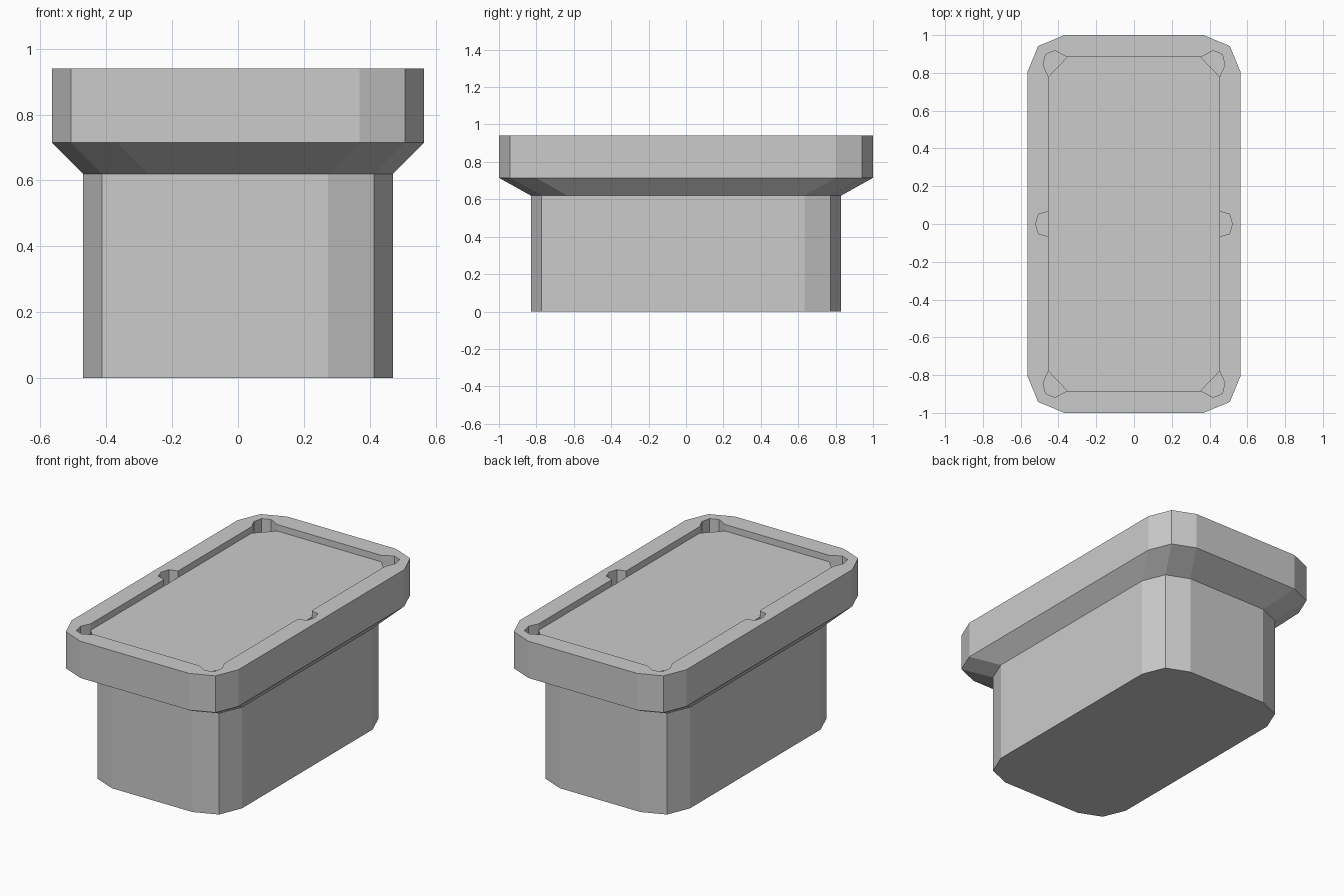
import bpy, bmesh, math

if "Cube" in bpy.data.objects:
    bpy.data.objects.remove(bpy.data.objects["Cube"])

RIM_Z, BED_Z, POCKET_Z = 0.94, 0.90, 0.84


def rounded_rect(hx, hy, r, z, seg=2):
    """Counter-clockwise rectangle with faceted round corners."""
    pts = []
    for i, (sx, sy) in enumerate([(1, 1), (-1, 1), (-1, -1), (1, -1)]):
        for k in range(seg + 1):
            a = math.pi / 2 * (i + k / seg)
            pts.append((sx * (hx - r) + r * math.cos(a), sy * (hy - r) + r * math.sin(a), z))
    return pts


bm = bmesh.new()


def loop(pts):
    return [bm.verts.new(p) for p in pts]


def bridge(a, b, closed=True):
    n = len(a)
    for i in range(n if closed else n - 1):
        j = (i + 1) % n
        bm.faces.new((a[i], a[j], b[j], b[i]))


def at(pts, z):
    return [(x, y, z) for x, y in pts]


# Pedestal, flare and vertical rim side
rings = [loop(rounded_rect(*s)) for s in (
    (0.47, 0.83, 0.197, 0.0), (0.47, 0.83, 0.197, 0.62),
    (0.565, 1.0, 0.197, 0.715), (0.565, 1.0, 0.197, RIM_Z))]
bm.faces.new(rings[0][::-1])
for lower, upper in zip(rings, rings[1:]):
    bridge(lower, upper)

# Six pocket outlines, counter-clockwise around the bed
side = [(0.453, -0.067), (0.505, -0.052), (0.521, 0), (0.505, 0.052), (0.453, 0.067)]
corner = [(0.453, 0.78), (0.481, 0.84), (0.468, 0.897), (0.418, 0.918), (0.354, 0.883)]
pockets = [side, corner, [(-x, y) for x, y in corner[::-1]]]
pockets += [[(-x, -y) for x, y in p] for p in pockets]

# Pocket walls and floors, with the bed standing above each floor
rim_loop, bed_loop, tops, beds = [], [], [], []
for p in pockets:
    top, floor = loop(at(p, RIM_Z)), loop(at(p, POCKET_Z))
    bed = loop(at([p[0], p[-1]], BED_Z))
    # end edges are split at bed height so the walls weld to the bed
    for i in range(len(p) - 1):
        quad = [top[i], top[i + 1]]
        if i == len(p) - 2:
            quad.append(bed[1])
        quad += [floor[i + 1], floor[i]]
        if i == 0:
            quad.append(bed[0])
        bm.faces.new(quad)
    bm.faces.new(floor)
    bm.faces.new((bed[0], bed[1], floor[-1], floor[0]))
    rim_loop += top
    bed_loop += bed
    tops.append(top)
    beds.append(bed)

# Cushion walls between pockets, and the flat bed
for i in range(6):
    j = (i + 1) % 6
    bm.faces.new((tops[i][-1], tops[j][0], beds[j][0], beds[i][1]))
bm.faces.new(bed_loop)

# Flat rim top between the outer and inner outlines
edges = []
for ring in (rings[-1], rim_loop):
    edges += [bm.edges.get((ring[i - 1], ring[i])) for i in range(len(ring))]
bmesh.ops.triangle_fill(bm, use_beauty=True, edges=edges, normal=(0, 0, 1))

bmesh.ops.recalc_face_normals(bm, faces=bm.faces[:])
mesh = bpy.data.meshes.new("pool_table")
bm.to_mesh(mesh)
bm.free()
table = bpy.data.objects.new("pool_table", mesh)
bpy.context.scene.collection.objects.link(table)
